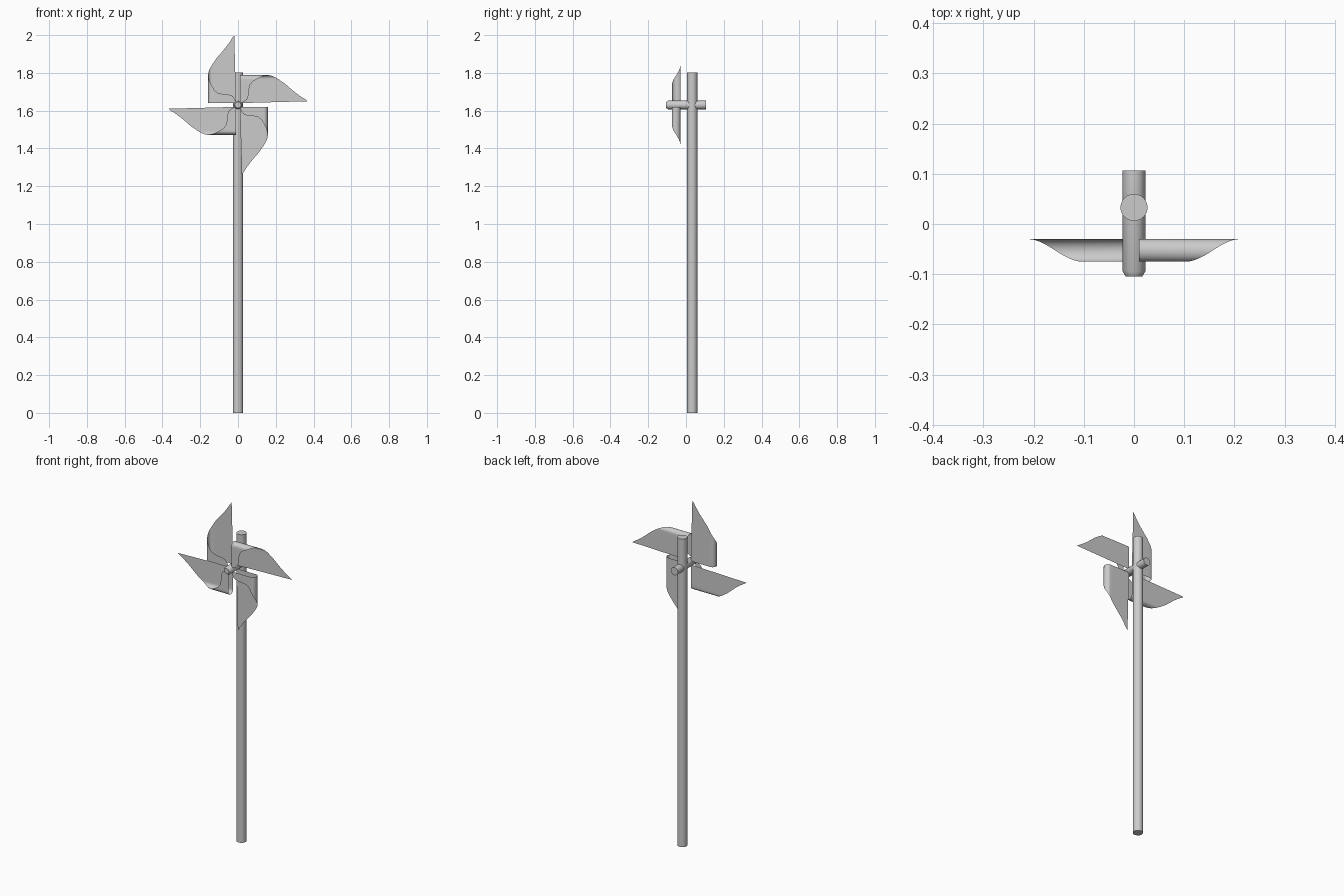
import bpy, bmesh, math
from mathutils import Matrix, Vector

if "Cube" in bpy.data.objects:
    bpy.data.objects.remove(bpy.data.objects["Cube"])

HUB_Z = 1.63


def lathe(name, rings, sides, matrix):
    """Closed solid of revolution from (radius, height) rings."""
    bm = bmesh.new()
    loops = []
    for r, h in rings:
        loops.append([bm.verts.new((r * math.cos(2 * math.pi * i / sides),
                                    r * math.sin(2 * math.pi * i / sides), h))
                      for i in range(sides)])
    for a, b in zip(loops, loops[1:]):
        for i in range(sides):
            j = (i + 1) % sides
            bm.faces.new((a[i], a[j], b[j], b[i]))
    bm.faces.new(loops[0][::-1])
    bm.faces.new(loops[-1])
    bm.transform(matrix)
    return finish(name, bm, 32)


def finish(name, bm, angle):
    mesh = bpy.data.meshes.new(name)
    bm.to_mesh(mesh)
    bm.free()
    obj = bpy.data.objects.new(name, mesh)
    bpy.context.collection.objects.link(obj)
    bpy.ops.object.select_all(action='DESELECT')
    obj.select_set(True)
    bpy.context.view_layer.objects.active = obj
    bpy.ops.object.shade_smooth_by_angle(angle=math.radians(angle))
    return obj


# Pole behind the wheel
lathe("pole", [(0.027, 0), (0.027, 1.803)], 24, Matrix.Translation((0, 0.033, 0)))

# Axle pin with chamfered front end, running through the pole
lathe("axle_pin", [(0.023, -0.107), (0.023, 0.094), (0.016, 0.105)], 12,
      Matrix.Translation((0, 0, HUB_Z)) @ Matrix.Rotation(math.pi / 2, 4, 'X'))

# Folded paper blade: rows of (height, depth, outer edge x)
BACK, FRONT, BEND_Z, BEND_H = -0.03, -0.075, 0.138, 0.02
rows = [(z, BACK, x) for z, x in
        ((0.03, 0.356), (0.045, 0.332), (0.067, 0.302), (0.09, 0.275),
         (0.115, 0.246))]
for i in range(13):
    t = math.pi * i / 12
    rows.append((BEND_Z + BEND_H * math.sin(t),
                 (BACK + FRONT) / 2 + (BACK - FRONT) / 2 * math.cos(t),
                 0.212 - 0.11 * i / 12))
rows += [(z, FRONT, x) for z, x in
         ((0.125, 0.078), (0.107, 0.064), (0.085, 0.059), (0.06, 0.057),
          (0.04, 0.053), (0.027, 0.046), (0.018, 0.033), (0.01, 0.014))]


def blade(name, turn):
    bm = bmesh.new()
    # Slightly sloped lower edge ends in the blade tip
    pairs = [(Vector((0.01, BACK, 0.01)), Vector((0.37, BACK, 0.02)))]
    pairs += [(Vector((0.01, y, z)), Vector((x, y, z))) for z, y, x in rows]
    verts = [(bm.verts.new(a), bm.verts.new(b)) for a, b in pairs]
    for (a, b), (c, d) in zip(verts, verts[1:]):
        bm.faces.new((a, b, d, c))
    bm.transform(Matrix.Translation((0, 0, HUB_Z)) @ Matrix.Rotation(turn, 4, 'Y'))
    finish(name, bm, 40)


# Four blades around the axle
for k in range(4):
    blade(f"blade_{k + 1}", k * math.pi / 2)
